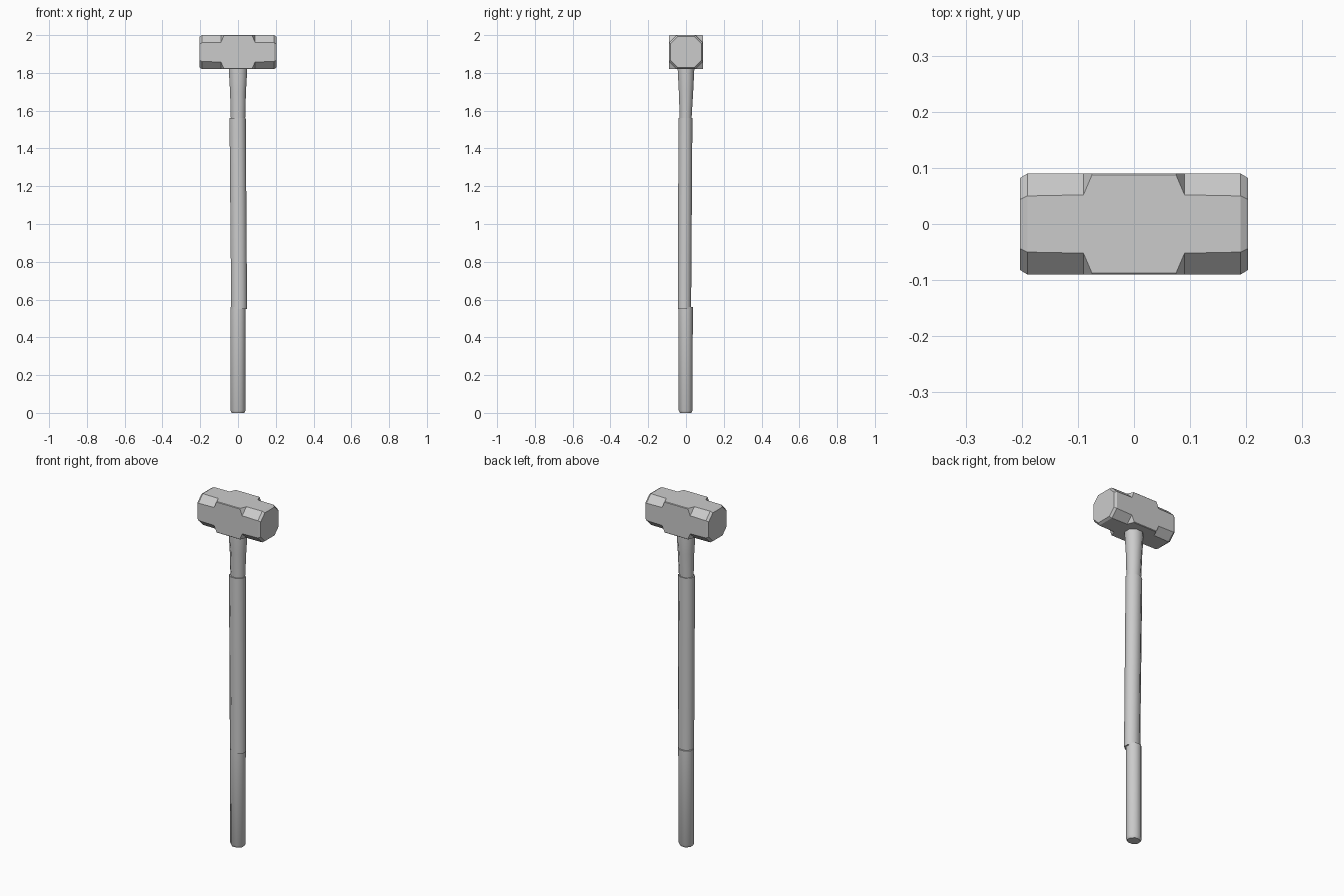
import bpy, bmesh
from math import sin, cos, pi

if "Cube" in bpy.data.objects:
    bpy.data.objects.remove(bpy.data.objects["Cube"])


def loft(name, rings, smooth=False):
    """Skin equal-sized rings of points and cap both ends."""
    bm = bmesh.new()
    loops = [[bm.verts.new(p) for p in ring] for ring in rings]
    for a, b in zip(loops, loops[1:]):
        for i in range(len(a)):
            j = (i + 1) % len(a)
            bm.faces.new((a[i], a[j], b[j], b[i]))
    bm.faces.new(loops[0][::-1])
    bm.faces.new(loops[-1])
    bmesh.ops.recalc_face_normals(bm, faces=bm.faces)
    mesh = bpy.data.meshes.new(name)
    bm.to_mesh(mesh)
    bm.free()
    obj = bpy.data.objects.new(name, mesh)
    bpy.context.collection.objects.link(obj)
    if smooth:
        bpy.context.view_layer.objects.active = obj
        obj.select_set(True)
        bpy.ops.object.shade_smooth_by_angle(angle=pi / 3.5)
        obj.select_set(False)
    return obj


def head_ring(x, half, flat):
    """Chamfered square across the head at x."""
    corners = [(half, flat), (flat, half), (-flat, half), (-half, flat),
               (-half, -flat), (-flat, -half), (flat, -half), (half, -flat)]
    return [(x, y, 1.91 + z) for y, z in corners]


def handle_ring(z, rx, ry, cx=0, cy=0):
    """Eight-sided oval with the given half-widths."""
    k = 1 / cos(pi / 8)
    return [(cx + rx * k * cos((i + .5) * pi / 4), cy + ry * k * sin((i + .5) * pi / 4), z)
            for i in range(8)]


# Head: octagonal ends, square middle block, bevelled striking faces
half_profile = [(0.075, 0.09, 0.087), (0.09, 0.09, 0.052), (0.19, 0.09, 0.05), (0.203, 0.082, 0.044)]
stations = [(-x, h, f) for x, h, f in reversed(half_profile)] + half_profile
loft("hammer_head", [head_ring(*s) for s in stations])

# Handle end wedged through the head, flaring below it
loft("handle_neck", [handle_ring(1.55, 0.038, 0.031, 0, -0.002),
                     handle_ring(1.70, 0.042, 0.038),
                     handle_ring(1.82, 0.049, 0.044),
                     handle_ring(2.0, 0.046, 0.034)], True)

# Long shaft, leaning very slightly
loft("handle_shaft", [handle_ring(0.55, 0.042, 0.035, 0.006, -0.008),
                      handle_ring(1.56, 0.043, 0.037, -0.002, -0.003)], True)

# Grip with a slightly rounded butt
loft("handle_grip", [handle_ring(0.0, 0.034, 0.030, 0, -0.002),
                     handle_ring(0.014, 0.040, 0.037, 0, -0.002),
                     handle_ring(0.56, 0.040, 0.038, 0, -0.002)], True)
